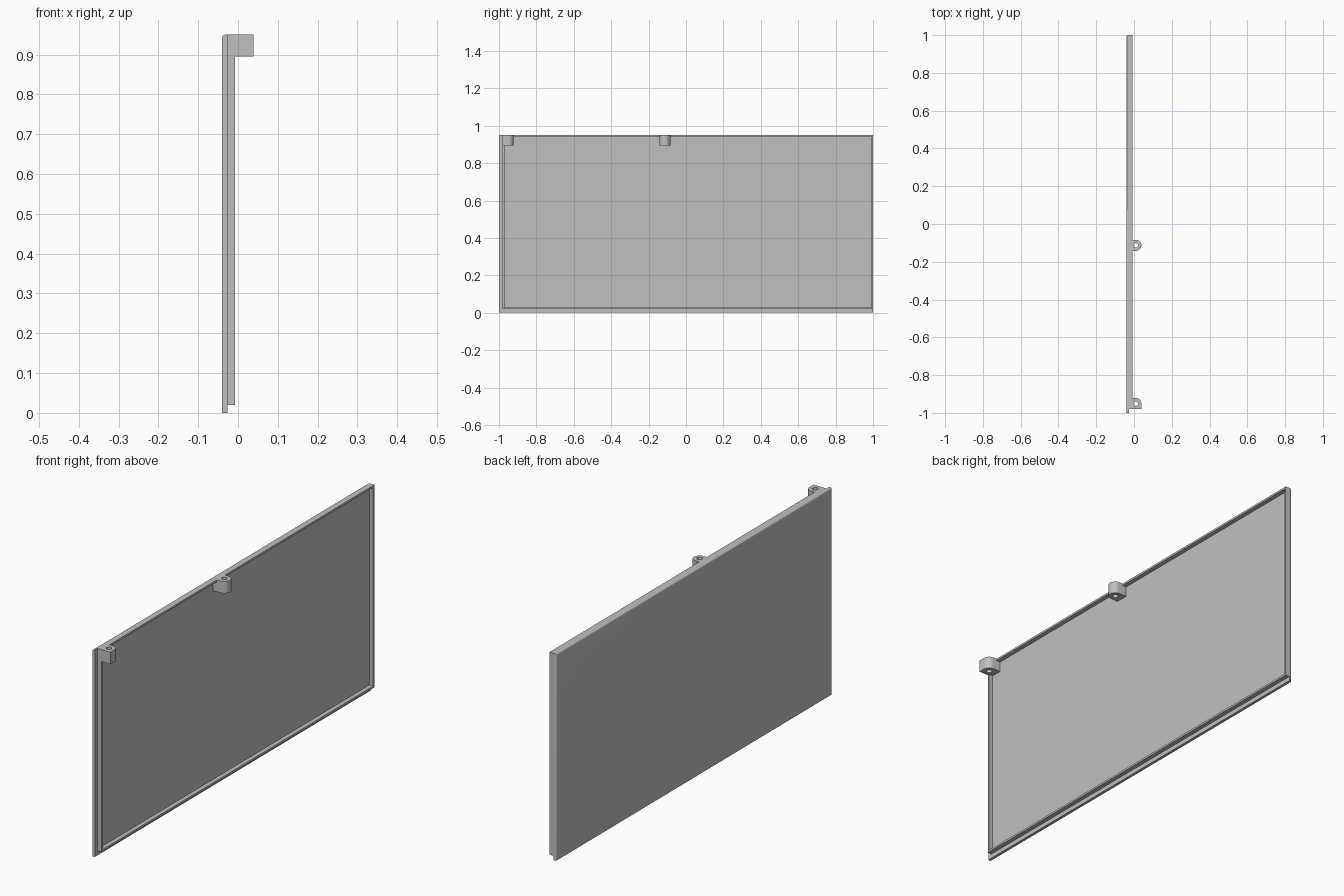
import bpy, bmesh, math
from mathutils import Matrix

cube = bpy.data.objects.get("Cube")
if cube:
    bpy.data.objects.remove(cube, do_unlink=True)

# Main dimensions
BACK, FACE, RIM = -0.04, -0.027, -0.007
TOP, STEP, WALL = 0.95, 0.02, 0.009
BOSS_X, BOSS_R, BOSS_LOW = 0.01, 0.029, 0.895

grey = bpy.data.materials.new("plain grey")
grey.use_nodes = True
colour = (0.53, 0.53, 0.53, 1)
grey.diffuse_color = colour
grey.node_tree.nodes["Principled BSDF"].inputs["Base Color"].default_value = colour


def finish(name, bm):
    bmesh.ops.recalc_face_normals(bm, faces=bm.faces)
    mesh = bpy.data.meshes.new(name)
    bm.to_mesh(mesh)
    bm.free()
    mesh.materials.append(grey)
    obj = bpy.data.objects.new(name, mesh)
    bpy.context.collection.objects.link(obj)
    bpy.ops.object.select_all(action='DESELECT')
    obj.select_set(True)
    bpy.context.view_layer.objects.active = obj
    bpy.ops.object.shade_smooth_by_angle(angle=math.radians(35))
    return obj


def rectangle(u0, u1, v0, v1):
    return [(u0, v0), (u1, v0), (u1, v1), (u0, v1)]


def arc(cx, cy, r, start, end, steps):
    angles = [math.radians(start + (end - start) * i / steps) for i in range(steps + 1)]
    return [(cx + r * math.cos(a), cy + r * math.sin(a)) for a in angles]


def extrude_with_hole(name, outer, inner, low, high, along_x=False):
    """Extrude an outline with an opening through it."""
    bm = bmesh.new()
    edges = []
    for loop in (outer, inner):
        verts = [bm.verts.new((u, v, low)) for u, v in loop]
        edges += [bm.edges.new((a, b)) for a, b in zip(verts, verts[1:] + verts[:1])]
    bmesh.ops.triangle_fill(bm, edges=edges, use_beauty=True)
    result = bmesh.ops.extrude_face_region(bm, geom=bm.faces[:], use_keep_orig=True)
    moved = [g for g in result["geom"] if isinstance(g, bmesh.types.BMVert)]
    bmesh.ops.translate(bm, verts=moved, vec=(0, 0, high - low))
    if along_x:
        turn = Matrix(((0, 0, 1), (1, 0, 0), (0, 1, 0)))
        bmesh.ops.transform(bm, matrix=turn.to_4x4(), verts=bm.verts)
    return finish(name, bm)


# Outer panel, with its top and far outer edges rounded
bm = bmesh.new()
bmesh.ops.create_cube(bm, size=1)
bmesh.ops.scale(bm, vec=(FACE - BACK, 2, TOP), verts=bm.verts)
bmesh.ops.translate(bm, vec=((FACE + BACK) / 2, 0, TOP / 2), verts=bm.verts)
rounded = [e for e in bm.edges
           if all(v.co.x < (FACE + BACK) / 2 for v in e.verts)
           and (all(v.co.z > TOP / 2 for v in e.verts)
                or all(v.co.y > 0 for v in e.verts))]
bmesh.ops.bevel(bm, geom=rounded, offset=0.008, segments=3, profile=0.5, affect='EDGES')
finish("panel", bm)

# Raised rim around the inner face, stepped in at the bottom and front
extrude_with_hole("rim",
                  rectangle(-1 + STEP, 1, STEP, TOP),
                  rectangle(-1 + STEP + WALL, 1 - WALL, STEP + WALL, TOP - WALL),
                  FACE, RIM, along_x=True)

# Screw bosses: the corner one is square on its front side
for name, y, square in (("corner_boss", -0.951, True), ("middle_boss", -0.113, False)):
    if square:
        nose = [(BOSS_X + BOSS_R, y - BOSS_R)] + arc(BOSS_X, y, BOSS_R, 0, 90, 8)
    else:
        nose = arc(BOSS_X, y, BOSS_R, -90, 90, 16)
    outline = [(FACE, y + BOSS_R), (FACE, y - BOSS_R)] + nose
    hole = arc(BOSS_X, y, 0.012, 0, 360, 20)[:-1]
    extrude_with_hole(name, outline, hole, BOSS_LOW, TOP)
